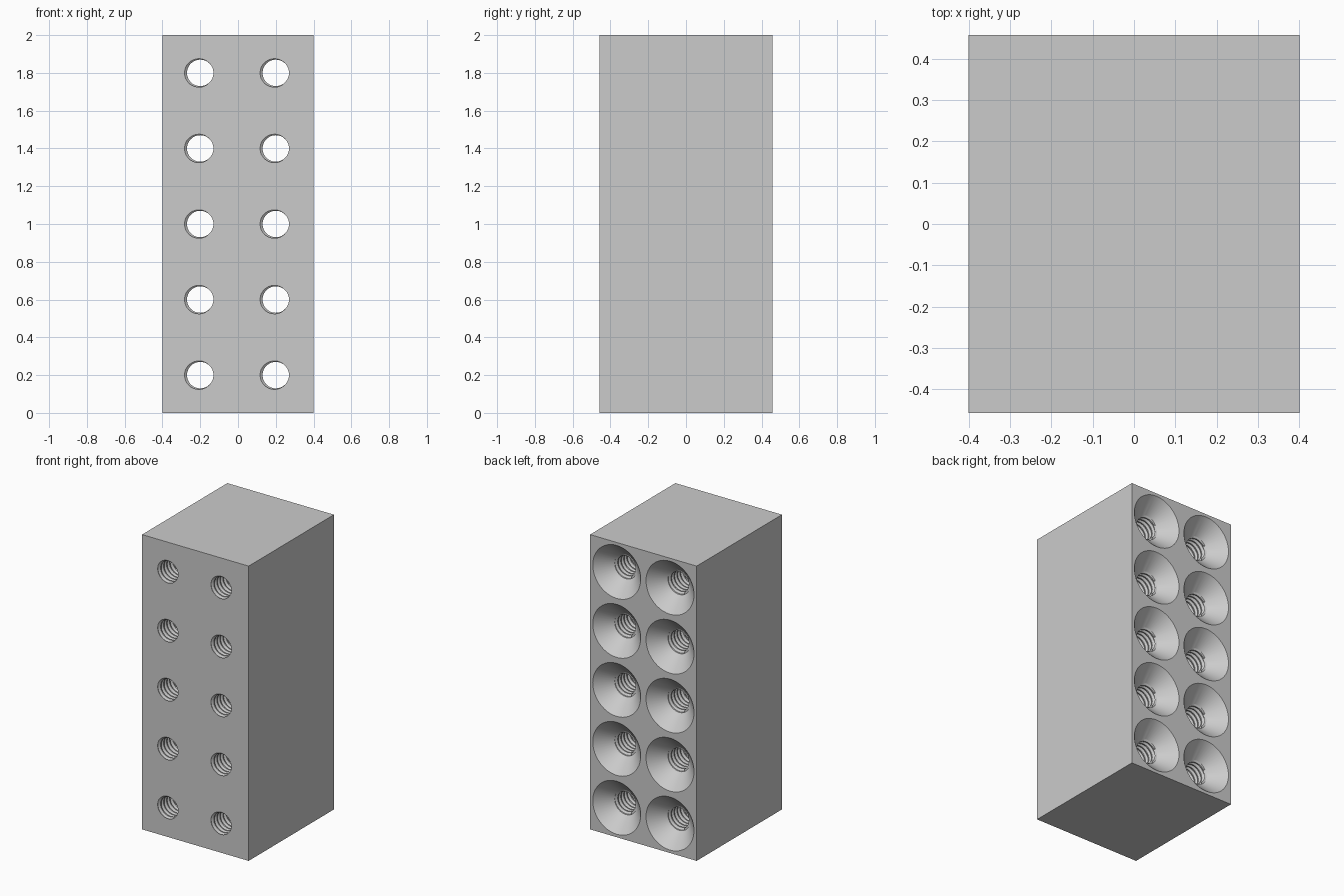
import bpy
import bmesh
from math import cos, sin, pi, radians

cube = bpy.data.objects.get("Cube")
if cube:
    bpy.data.objects.remove(cube, do_unlink=True)

WIDTH, DEPTH, HEIGHT = 0.8, 0.914, 2.0
CELL = 0.4
SEGMENTS = 48
MINOR, MAJOR, PITCH = 0.07, 0.083, 0.032
SINK_RADIUS = 0.18
FRONT, BACK = -DEPTH / 2, DEPTH / 2
THREAD_END = BACK - (SINK_RADIUS - MAJOR)   # 45 degree countersink starts here
BREAKS = (0.125, 0.4375, 0.5625, 0.875)     # corners of one thread tooth

bm = bmesh.new()
cache = {}


def vert(p):
    """Return a shared vertex at this point."""
    key = tuple(round(c, 5) for c in p)
    if key not in cache:
        cache[key] = bm.verts.new(key)
    return cache[key]


def face(points):
    """Add a face, dropping collapsed corners."""
    corners = list(dict.fromkeys(vert(p) for p in points))
    if len(corners) > 2 and not bm.faces.get(corners):
        bm.faces.new(corners)


def band(a, b):
    """Join two open rings of points with quads."""
    for j in range(len(a) - 1):
        face((a[j], a[j + 1], b[j + 1], b[j]))


def polar(cx, cz, r, y, j):
    t = 2 * pi * j / SEGMENTS
    return (cx + r * cos(t), y, cz + r * sin(t))


def square_ring(cx, cz, y):
    """Cell outline sampled at the same angles as the hole."""
    ring = []
    for j in range(SEGMENTS + 1):
        t = 2 * pi * j / SEGMENTS
        s = CELL / 2 / max(abs(cos(t)), abs(sin(t)))
        ring.append(polar(cx, cz, s, y, j))
    return ring


def thread_radius(y, j):
    f = ((y - FRONT) / PITCH - j / SEGMENTS) % 1
    tooth = min(1, max(0, (0.375 - abs(f - 0.5)) / 0.3125))
    return MINOR + (MAJOR - MINOR) * tooth


def thread_ring(cx, cz, start):
    """One turn of the helix, trimmed to the ends of the hole."""
    ring = []
    for j in range(SEGMENTS + 1):
        y = min(THREAD_END, max(FRONT, FRONT + PITCH * (start + j / SEGMENTS)))
        r = MAJOR if y == THREAD_END else thread_radius(y, j)
        ring.append(polar(cx, cz, r, y, j))
    return ring


def on_outside(a, b):
    """True where a cell edge lies on the outside of the block."""
    def near(i, value):
        return abs(a[i] - value) < 1e-4 and abs(b[i] - value) < 1e-4
    return near(0, -WIDTH / 2) or near(0, WIDTH / 2) or near(2, 0) or near(2, HEIGHT)


def add_cell(cx, cz):
    front_edge, back_edge = square_ring(cx, cz, FRONT), square_ring(cx, cz, BACK)
    turns = int((THREAD_END - FRONT) / PITCH) + 2
    rings = [thread_ring(cx, cz, k + f) for k in range(-2, turns) for f in BREAKS]
    mouth = [polar(cx, cz, SINK_RADIUS, BACK, j) for j in range(SEGMENTS + 1)]
    # front plate, threaded bore, countersink, back plate
    for a, b in zip([front_edge] + rings, rings + [mouth]):
        band(a, b)
    band(mouth, back_edge)
    # outer walls
    for j in range(SEGMENTS):
        if on_outside(front_edge[j], front_edge[j + 1]):
            face((front_edge[j + 1], front_edge[j], back_edge[j], back_edge[j + 1]))


for column in (-1, 1):
    for row in range(5):
        add_cell(column * CELL / 2, CELL * (row + 0.5))

bmesh.ops.recalc_face_normals(bm, faces=bm.faces)
mesh = bpy.data.meshes.new("threaded_block")
bm.to_mesh(mesh)
bm.free()
block = bpy.data.objects.new("threaded_block", mesh)
bpy.context.collection.objects.link(block)

# Plain grey
grey = bpy.data.materials.new("plain_grey")
grey.use_nodes = True
colour = (0.6, 0.6, 0.6, 1)
grey.diffuse_color = colour
grey.node_tree.nodes["Principled BSDF"].inputs["Base Color"].default_value = colour
mesh.materials.append(grey)

bpy.ops.object.select_all(action="DESELECT")
block.select_set(True)
bpy.context.view_layer.objects.active = block
bpy.ops.object.shade_smooth_by_angle(angle=radians(20))
